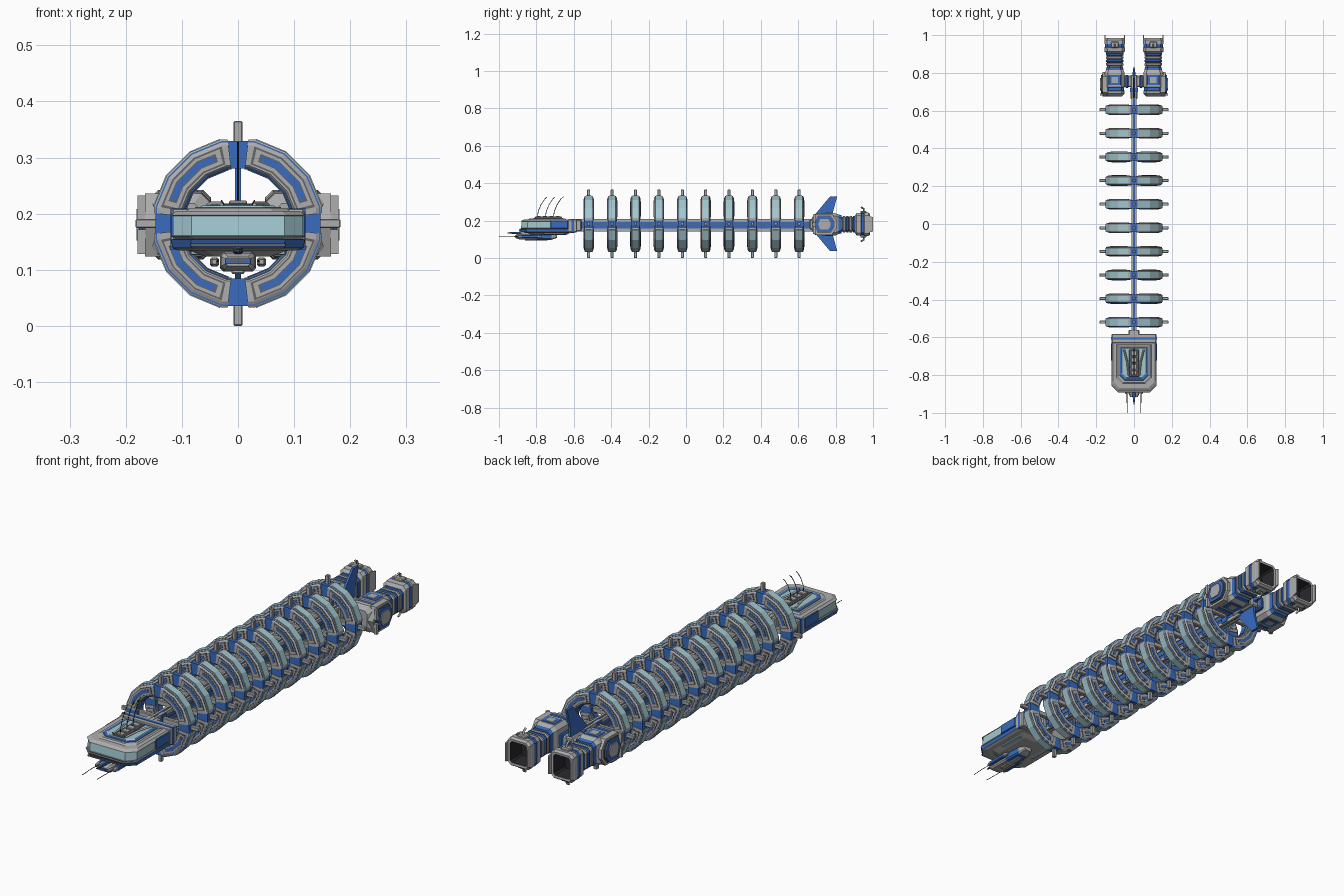
import bpy, bmesh, math
from mathutils import Vector

if "Cube" in bpy.data.objects:
    bpy.data.objects.remove(bpy.data.objects["Cube"])

ZC = 0.1825          # axis height of the rings


def material(name, rgb):
    m = bpy.data.materials.new(name)
    m.diffuse_color = (*rgb, 1)
    m.use_nodes = True
    m.node_tree.nodes["Principled BSDF"].inputs["Base Color"].default_value = m.diffuse_color
    return m


BLUE = material("blue_paint", (0.04, 0.15, 0.52))
GLASS = material("pale_glass", (0.36, 0.58, 0.63))
DARK = material("dark_metal", (0.02, 0.02, 0.025))
TRIM = material("dark_grey", (0.13, 0.13, 0.14))
GREY = material("grey_hull", (0.42, 0.42, 0.42))


def finish(name, bm, mats):
    bmesh.ops.recalc_face_normals(bm, faces=bm.faces)
    me = bpy.data.meshes.new(name)
    bm.to_mesh(me)
    bm.free()
    for m in mats:
        me.materials.append(m)
    ob = bpy.data.objects.new(name, me)
    bpy.context.collection.objects.link(ob)
    return ob


def skin(bm, loops, mats=None):
    """Bridge a list of closed point loops and cap both ends."""
    rows = [[bm.verts.new(p) for p in lp] for lp in loops]
    n = len(rows[0])
    for k, (a, b) in enumerate(zip(rows, rows[1:])):
        for i in range(n):
            f = bm.faces.new((a[i], a[(i + 1) % n], b[(i + 1) % n], b[i]))
            f.material_index = mats[k] if mats else 0
    bm.faces.new(rows[0]).material_index = mats[0] if mats else 0
    bm.faces.new(rows[-1]).material_index = mats[-1] if mats else 0


def box(name, lo, hi, mat=GREY, bevel=0.0):
    bm = bmesh.new()
    bmesh.ops.create_cube(bm, size=1)
    for v in bm.verts:
        v.co = Vector([(l + h) / 2 + c * (h - l) for l, h, c in zip(lo, hi, v.co)])
    if bevel:
        bmesh.ops.bevel(bm, geom=bm.edges[:], offset=bevel, segments=1, affect='EDGES')
    return finish(name, bm, [mat])


def pair(name, lo, hi, mat=GREY, bevel=0.0):
    """The same box on the left and on the right."""
    box("right_" + name, lo, hi, mat, bevel)
    box("left_" + name, (-hi[0], *lo[1:]), (-lo[0], *hi[1:]), mat, bevel)


def octagon(hx, hz, c):
    return [(hx, hz - c), (hx - c, hz), (c - hx, hz), (-hx, hz - c),
            (-hx, c - hz), (c - hx, -hz), (hx - c, -hz), (hx, c - hz)]


def loft_y(name, cx, cz, sections, slots, mats):
    """Chamfered rectangles (y, half x, half z, chamfer) lofted along y."""
    bm = bmesh.new()
    skin(bm, [[(cx + a, y, cz + b) for a, b in octagon(hx, hz, c)]
              for y, hx, hz, c in sections], slots)
    return finish(name, bm, mats)


def deck(name, layers, slots, mats):
    """Plan outlines (z, half x, front y, back y, chamfer) lofted along z."""
    bm = bmesh.new()
    skin(bm, [[(-hx, yb, z), (-hx, yf + c, z), (c - hx, yf, z), (hx - c, yf, z),
               (hx, yf + c, z), (hx, yb, z)] for z, hx, yf, yb, c in layers], slots)
    return finish(name, bm, mats)


def plate_x(name, pts, x0, x1, mat=GREY):
    bm = bmesh.new()
    skin(bm, [[(x, y, z) for y, z in pts] for x in (x0, x1)])
    return finish(name, bm, [mat])


def wire(name, pts, r, mat=DARK):
    cu = bpy.data.curves.new(name, 'CURVE')
    cu.dimensions = '3D'
    cu.bevel_depth, cu.bevel_resolution, cu.use_fill_caps = r, 0, True
    sp = cu.splines.new('POLY')
    sp.points.add(len(pts) - 1)
    for p, co in zip(sp.points, pts):
        p.co = (*co, 1)
    cu.materials.append(mat)
    bpy.context.collection.objects.link(bpy.data.objects.new(name, cu))


# ---- ten sixteen-sided rings: one of each part, repeated by an array ----
Y0, STEP, COUNT = -0.52, 0.125, 10


def repeat(ob):
    m = ob.modifiers.new("row", 'ARRAY')
    m.count, m.use_relative_offset, m.use_constant_offset = COUNT, False, True
    m.constant_offset_displace = (0, STEP, 0)


def ring_part(name, profile, a0, a1, mat):
    """Sweep an (apothem, y) profile over a0..a1 degrees in each quadrant."""
    bm = bmesh.new()
    corners = [11.25 + 22.5 * k for k in range(4)]
    angs = [a0] + [a for a in corners if a0 < a < a1] + [a1]
    for q in range(4):
        loops = []
        for a in angs:
            k = 1 / math.cos(math.radians((a + 11.25) % 22.5 - 11.25))
            t = math.radians(a + 90 * q)
            loops.append([(r * k * math.cos(t), Y0 + y, ZC + r * k * math.sin(t)) for r, y in profile])
        skin(bm, loops)
    repeat(finish(name, bm, [mat]))


def rect(r0, r1, w):
    return [(r0, -w), (r1, -w), (r1, w), (r0, w)]


ring_part("ring_core", rect(0.098, 0.147, 0.022), 0, 90, BLUE)
ring_part("ring_shells", [(0.096, -.018), (0.103, -.025), (0.139, -.025), (0.150, -.019),
                          (0.150, .019), (0.139, .025), (0.103, .025), (0.096, .018)], 7, 83, GREY)
ring_part("ring_glass", rect(0.14, 0.1515, 0.015), 12, 78, GLASS)
ring_part("ring_inner_strips", rect(0.094, 0.10, 0.012), 10, 80, BLUE)
ring_part("ring_seams", rect(0.106, 0.138, 0.0257), 12, 78, TRIM)
ring_part("ring_panels", rect(0.109, 0.135, 0.0272), 14, 76, GREY)
ring_part("ring_strip_seams", rect(0.115, 0.130, 0.0276), 18, 72, TRIM)
ring_part("ring_strips", rect(0.117, 0.128, 0.0282), 20, 70, BLUE)
for nm, sx, sz in (("top", 0, 1), ("bottom", 0, -1), ("right", 1, 0), ("left", -1, 0)):
    ends = [0.14, 0.1825]
    xs = sorted(sx * e for e in ends) if sx else [-.008, .008]
    zs = sorted(sz * e for e in ends) if sz else [-.008, .008]
    repeat(box(nm + "_ring_peg", (xs[0], Y0 - .008, ZC + zs[0]), (xs[1], Y0 + .008, ZC + zs[1]), GREY, .002))
repeat(box("ring_spoke", (-0.10, Y0 - .009, ZC - .012), (0.10, Y0 + .009, ZC + .010), GREY, .003))
repeat(box("spine_collar", (-.016, Y0 - .02, .146), (.016, Y0 + .02, .206), BLUE, .003))

# ---- spine: blue core with grey corner rails ----
box("spine_core", (-.010, -0.60, .147), (.010, 0.70, .203), BLUE)
for z0, z1 in ((.142, .157), (.193, .208)):
    pair("spine_rail", (.004, -0.60, z0), (.014, 0.70, z1))
pair("spine_side_rail", (.009, -0.60, .171), (.012, 0.70, .178), TRIM)

# ---- command head ----
deck("head_hull", [(.134, .105, -.86, -.60, .035), (.139, .117, -.885, -.60, .035), (.154, .119, -.892, -.60, .035),
                   (.155, .112, -.88, -.60, .033), (.160, .118, -.886, -.60, .033), (.161, .116, -.882, -.60, .033),
                   (.196, .116, -.878, -.60, .033), (.197, .119, -.882, -.60, .033), (.205, .110, -.868, -.60, .033)],
     [0, 1, 2, 0, 0, 3, 0, 0], [GREY, BLUE, TRIM, GLASS])
deck("head_upper_deck", [(.203, .094, -.848, -.635, .03), (.210, .086, -.838, -.645, .03)], [0], [GREY])
deck("head_deck_trim", [(.209, .078, -.828, -.65, .027), (.212, .076, -.826, -.652, .027)], [0], [BLUE])
deck("head_deck_panel", [(.211, .068, -.816, -.655, .024), (.2145, .064, -.812, -.66, .024)], [0], [GLASS])
box("head_dorsal_block", (-.026, -.81, .212), (.026, -.665, .218), TRIM, .002)
for i in range(4):
    y = -.80 + .034 * i
    box(f"head_dorsal_step_{i}", (-.016, y, .214), (.016, y + .024, .223), GREY, .002)
for s in (-1, 1):
    wire("head_v_strip", [(s * .028, -.80, .216), (s * .036, -.73, .217), (s * .052, -.665, .216)], .005, GREY)
pair("head_side_panel", (.112, -.725, .158), (.1205, -.632, .2), BLUE, .002)
box("head_rear_bar", (-.119, -.632, .137), (.119, -.582, .207), GREY, .004)
box("head_rear_stripe", (-.1205, -.612, .135), (.1205, -.60, .209), BLUE)
box("head_neck", (-.03, -.59, .142), (.03, -.56, .206), GREY, .005)
box("head_front_slot", (-.105 + .02, -.893, .141), (.085, -.88, .147), TRIM)

# ---- belly: tapering plate, sensor pod, side guns ----
deck("belly_plate", [(.124, .06, -.83, -.64, .02), (.136, .092, -.85, -.615, .03)], [0], [GREY])
pair("belly_glass", (.05, -.76, .126), (.085, -.65, .135), GLASS, .002)
loft_y("belly_pod", 0, .115, [(-.912, .022, .008, .004), (-.895, .03, .015, .006), (-.80, .032, .018, .006),
                              (-.72, .028, .018, .006), (-.69, .018, .008, .004)], [0, 0, 1, 0], [GREY, BLUE])
box("belly_pod_face", (-.022, -.915, .110), (.022, -.90, .120), BLUE)
box("belly_pod_slot", (-.014, -.917, .113), (.014, -.91, .117), TRIM)
box("belly_keel", (-.012, -.86, .092), (.012, -.74, .105), GREY, .003)
for s in (-1, 1):
    loft_y("belly_gun", s * .042, .114, [(-.90, .004, .004, .001), (-.88, .008, .008, .003),
                                         (-.79, .008, .008, .003), (-.77, .004, .004, .001)], [0, 1, 0], [GREY, BLUE])
    wire("belly_antenna", [(s * .037, -.88, .114), (s * .037, -.94, .116), (s * .035, -1.0, .115)], .0016)
    wire("head_whisker", [(s * .022, -.80, .212), (s * .03, -.805, .224)], .0012)
loft_y("nose_probe", 0, .134, [(-.955, .002, .002, .0005), (-.93, .006, .005, .002), (-.88, .009, .006, .002)],
       [0, 1], [TRIM, BLUE])

# ---- three swept dorsal antennas ----
for i in range(3):
    y = -.795 + .043 * i
    wire(f"dorsal_antenna_{i}", [(0, y, .215), (0, y + .005, .25), (0, y + .02, .285),
                                 (0, y + .04, .315), (0, y + .053, .327)], .0017)

# ---- tail: hub, cross beam and two swept fins ----
box("tail_hub", (-.018, .66, .152), (.018, .79, .204), GREY, .005)
box("tail_hub_band", (-.02, .70, .15), (.02, .72, .206), BLUE)
box("tail_beam", (-.055, .725, .158), (.055, .785, .2), GREY, .006)
pair("tail_beam_cuff", (.03, .72, .153), (.046, .79, .206), BLUE, .004)
loft_y("tail_spike", 0, .18, [(.78, .010, .012, .003), (.83, .003, .003, .001)], [0], [BLUE])
for nm, sg in (("upper", 1), ("lower", -1)):
    pts = [(.665, .02), (.77, .146), (.808, .146), (.785, .06), (.785, .0)]
    plate_x(nm + "_tail_fin", [(y, ZC + sg * z) for y, z in pts], -.005, .005, BLUE)

# ---- twin engines ----
EZ = .18
for side, s in (("right", 1), ("left", -1)):
    cx = s * .102
    loft_y(side + "_engine_pod", cx, EZ,
           [(.674, .036, .038, .012), (.69, .052, .056, .016), (.705, .053, .058, .016), (.708, .050, .054, .016),
            (.722, .050, .054, .016), (.724, .053, .059, .016), (.80, .053, .059, .016), (.815, .046, .052, .014),
            (.832, .044, .048, .014)], [0, 0, 1, 1, 0, 0, 0, 1], [GREY, BLUE])
    for z0, z1 in ((EZ - .061, EZ - .05), (EZ + .05, EZ + .061)):
        box(side + "_engine_hatch", (cx - .032, .735, z0), (cx + .032, .79, z1), BLUE, .002)
        box(side + "_engine_hatch_lid", (cx - .018, .745, min(z0, z0 - .0015)), (cx + .018, .78, z1 + .0015), GREY, .002)
    # ribbed neck
    loft_y(side + "_engine_neck", cx, EZ, [(.82, .04, .038, .012), (.915, .04, .038, .012)], [0], [TRIM])
    for i, m in enumerate((GREY, BLUE, GREY, BLUE)):
        y = .838 + .018 * i
        loft_y(f"{side}_engine_rib_{i}", cx, EZ, [(y, .044, .041, .012), (y + .003, .047, .045, .012),
               (y + .011, .047, .045, .012), (y + .014, .044, .041, .012)], [0, 0, 0], [m])
    # hollow nozzle
    loft_y(side + "_nozzle", cx, EZ,
           [(.902, .042, .044, .012), (.912, .053, .059, .014), (.935, .054, .062, .014), (.937, .051, .058, .014),
            (.952, .051, .058, .014), (.954, .054, .062, .014), (.975, .054, .062, .014), (.985, .048, .055, .012),
            (.984, .039, .045, .008), (.92, .030, .036, .006)], [0, 0, 1, 1, 0, 0, 0, 0, 2], [GREY, BLUE, DARK])
    for e in (-1, 1):
        x = cx + e * .051
        plate_x(side + "_nozzle_cheek", [(.96, EZ - .05), (1.0, EZ - .038), (1.0, EZ + .038), (.96, EZ + .05)],
                x - .0025, x + .0025)
        za, zb = sorted((EZ + e * .058, EZ + e * .072))
        box(side + "_nozzle_mount", (cx - .02, .932, za), (cx + .02, .965, zb), GREY, .004)
        wire(side + "_nozzle_peg", [(cx, .95, EZ + e * .065), (cx, .95, EZ + e * .083), (cx, .935, EZ + e * .092)],
             .005, GREY)
    # stacked hexagonal side plates
    for nm, k, x0, x1, m in (("base", 1, .14, .166, GREY), ("seam", .82, .16, .170, TRIM), ("panel", .74, .16, .176, BLUE),
                             ("cap", .5, .17, .1805, GREY)):
        pts = [(-.066, 0), (-.045, .056), (.04, .056), (.066, .02), (.066, -.02), (.04, -.056), (-.045, -.056)]
        plate_x(f"{side}_side_plate_{nm}", [(.74 + k * y, EZ + k * z) for y, z in pts], s * x0, s * x1, m)
    for z in (-.03, .03):
        box(side + "_plate_rail", (min(s * .165, s * .179), .68, EZ + z - .022), (max(s * .165, s * .179), .692, EZ + z + .022))
